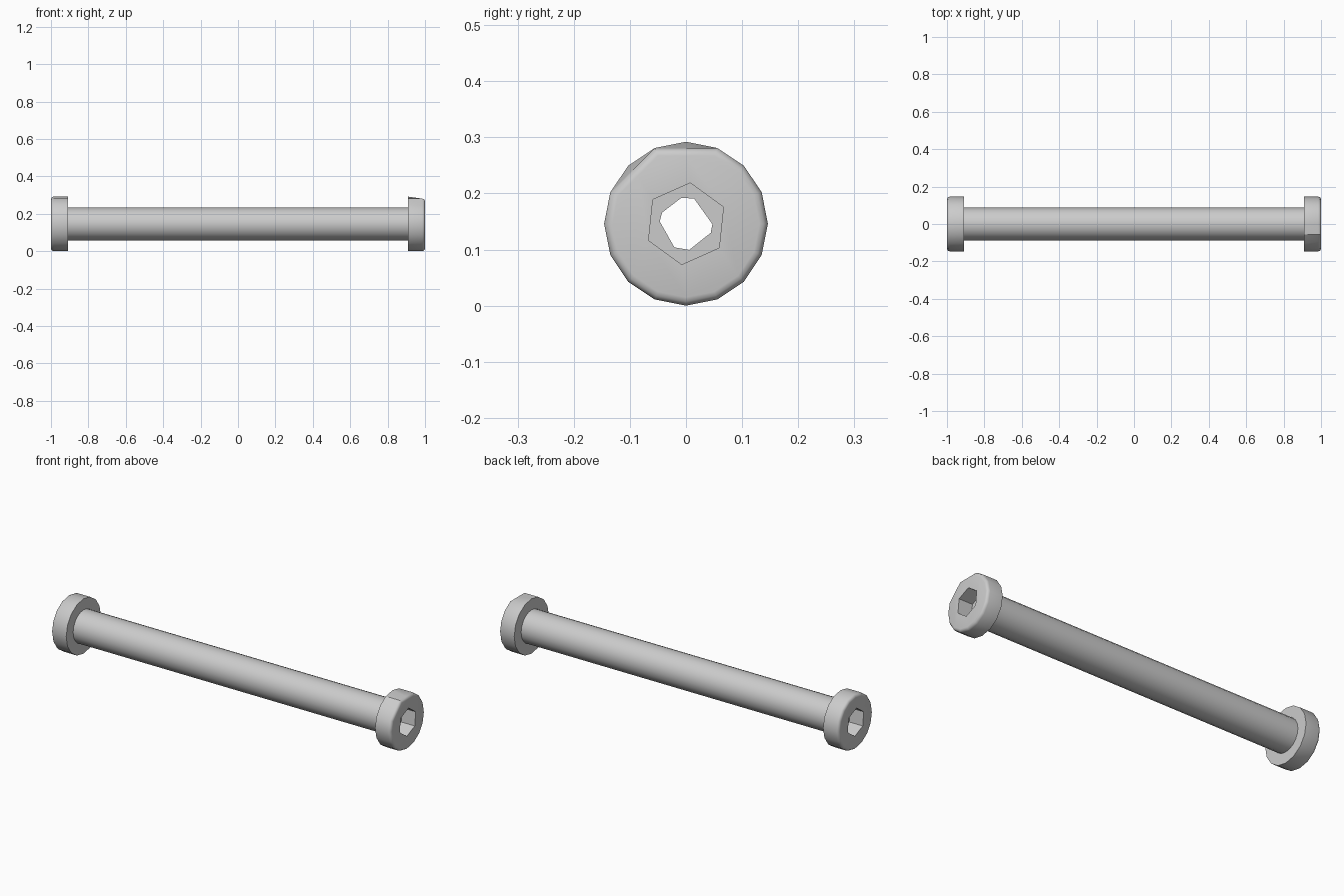
import bpy, bmesh
from math import cos, sin, radians, pi

cube = bpy.data.objects.get("Cube")
if cube:
    bpy.data.objects.remove(cube)

AXIS_Z = 0.146      # height of the long axis
HEAD_R, SHAFT_R, SOCKET_R, BORE_R = 0.146, 0.0875, 0.073, 0.047
FILLET = 0.015

grey = bpy.data.materials.new("plain grey")
grey.use_nodes = True
grey.diffuse_color = (0.6, 0.6, 0.6, 1)
grey.node_tree.nodes["Principled BSDF"].inputs["Base Color"].default_value = (0.6, 0.6, 0.6, 1)


def even(sides, start=90):
    return [start + 360 * i / sides for i in range(sides)]


def lathe(name, profile, angles, flat=()):
    """Capped solid around the x axis; flat angles are pulled in to a chord on the outer rings."""
    bm = bmesh.new()
    rings = []
    for x, r in profile:
        ring = []
        for a in angles:
            k = cos(pi / 8) if a in flat and x > 0.95 else 1
            ring.append(bm.verts.new((x, r * k * cos(radians(a)), AXIS_Z + r * k * sin(radians(a)))))
        rings.append(ring)
    n = len(angles)
    for lo, hi in zip(rings, rings[1:]):
        for i in range(n):
            j = (i + 1) % n
            bm.faces.new((lo[i], lo[j], hi[j], hi[i]))
    bm.faces.new(rings[0])
    bm.faces.new(rings[-1])
    bmesh.ops.recalc_face_normals(bm, faces=bm.faces)
    mesh = bpy.data.meshes.new(name)
    bm.to_mesh(mesh)
    bm.free()
    mesh.materials.append(grey)
    obj = bpy.data.objects.new(name, mesh)
    bpy.context.collection.objects.link(obj)
    return obj


def cut_and_smooth(obj, cutters):
    bpy.ops.object.select_all(action='DESELECT')
    bpy.context.view_layer.objects.active = obj
    obj.select_set(True)
    for cutter in cutters:
        mod = obj.modifiers.new("cut", 'BOOLEAN')
        mod.operation, mod.solver, mod.object = 'DIFFERENCE', 'EXACT', cutter
        bpy.ops.object.modifier_apply(modifier=mod.name)
    bpy.ops.object.shade_smooth_by_angle(angle=radians(32))


# Through hole with uneven sides
bore = lathe("bore_cutter", [(-1.1, BORE_R), (1.1, BORE_R)],
             [100, 155, 175, 244, 277, 340, 359, 432])
cutters = [bore]

# Heads with a rounded outer rim and a hexagonal socket
for side, name in ((1, "left"), (-1, "right")):
    profile = [(0.91 * side, HEAD_R)]
    for i in range(4):
        t = pi / 2 * i / 3
        profile.append((side * (1 - FILLET + FILLET * sin(t)), HEAD_R - FILLET + FILLET * cos(t)))
    head = lathe(name + "_head", profile, even(16), (90, 135))
    socket = lathe(name + "_socket_cutter", [(0.92 * side, SOCKET_R), (1.1 * side, SOCKET_R)],
                   even(6, 90 - 6 * side))
    cutters.append(socket)
    cut_and_smooth(head, [socket, bore])

# Long shaft, its ends seated in the heads
shaft = lathe("shaft", [(-0.915, SHAFT_R), (0.915, SHAFT_R)], even(20))
cut_and_smooth(shaft, [bore])

for cutter in cutters:
    bpy.data.objects.remove(cutter)
